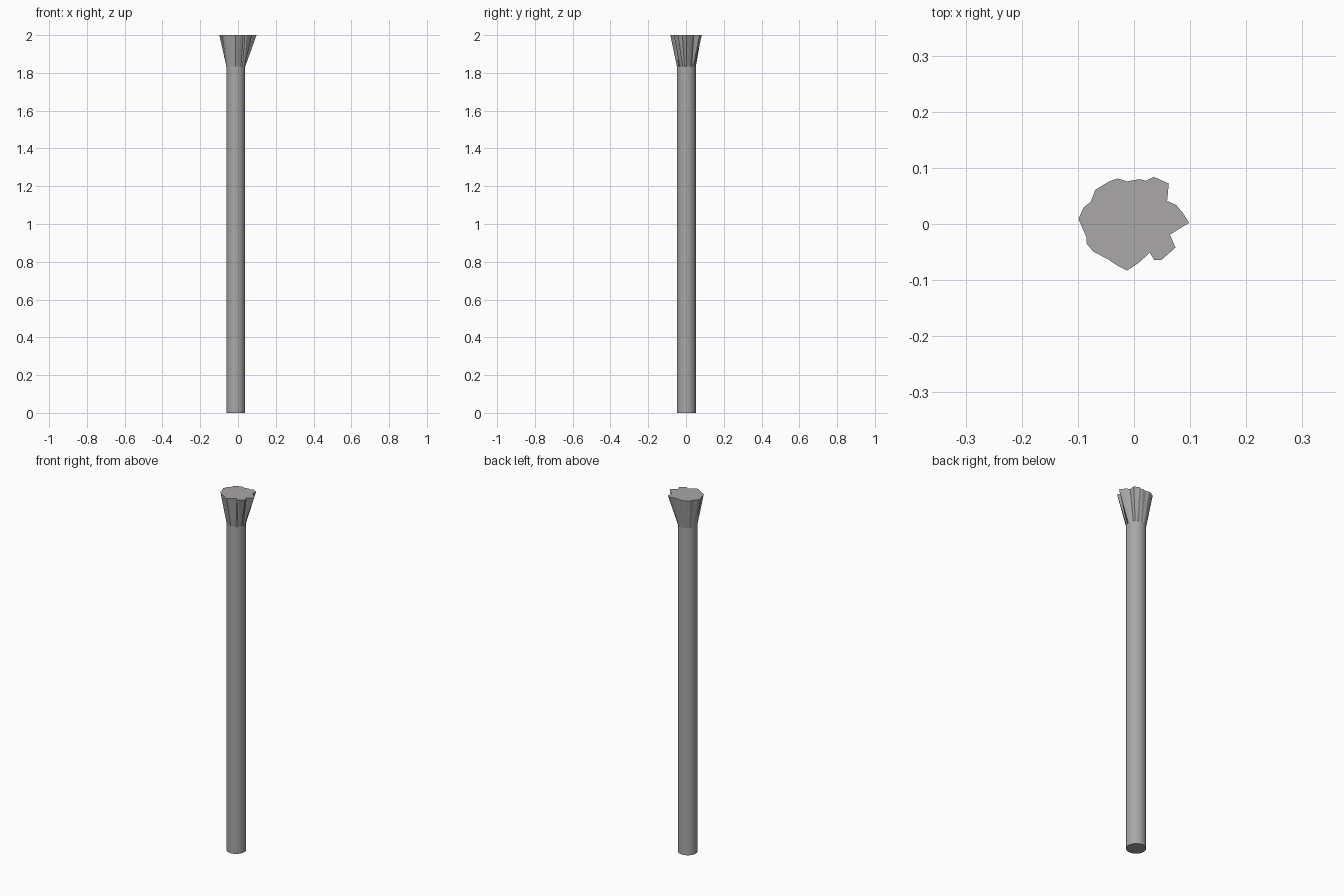
import bpy, bmesh, math

if "Cube" in bpy.data.objects:
    bpy.data.objects.remove(bpy.data.objects["Cube"])

SIDES = 32
CX, CY, R = -0.012, 0.002, 0.05
NECK, TOP = 1.833, 2.0

# Ragged outline of the flared top; None marks a point midway between neighbours
rim = [(0.098, 0.002), (0.087, 0.020), (0.075, 0.034), (0.059, 0.041),
       (0.062, 0.072), (0.035, 0.084), (0.021, 0.077), (0.010, 0.080),
       (-0.012, 0.076), (-0.029, 0.081), (-0.044, 0.076), None,
       (-0.069, 0.061), (-0.077, 0.040), (-0.090, 0.029), (-0.099, 0.009),
       None, (-0.085, -0.023), (-0.085, -0.034), (-0.073, -0.049),
       None, (-0.046, -0.063), (-0.030, -0.074), None,
       (-0.012, -0.083), None, (0.010, -0.068), (0.028, -0.051),
       (0.036, -0.064), (0.049, -0.064), (0.074, -0.042), (0.064, -0.019)]
for i, p in enumerate(rim):
    if p is None:
        a, b = rim[i - 1], rim[i + 1]
        rim[i] = ((a[0] + b[0]) / 2, (a[1] + b[1]) / 2)

circle = [(CX + R * math.cos(2 * math.pi * i / SIDES),
           CY + R * math.sin(2 * math.pi * i / SIDES)) for i in range(SIDES)]

# Loft: shaft foot, neck, flared rim
bm = bmesh.new()
rings = [[bm.verts.new((x, y, z)) for x, y in pts]
         for pts, z in ((circle, 0), (circle, NECK), (rim, TOP))]
for lo, hi in zip(rings, rings[1:]):
    for i in range(SIDES):
        j = (i + 1) % SIDES
        bm.faces.new((lo[i], lo[j], hi[j], hi[i]))
bm.faces.new(rings[0][::-1])
bm.faces.new(rings[-1])

mesh = bpy.data.meshes.new("splayed_stake")
bm.to_mesh(mesh)
bm.free()
stake = bpy.data.objects.new("splayed_stake", mesh)
bpy.context.collection.objects.link(stake)

# Dark grey finish
mat = bpy.data.materials.new("dark_grey")
mat.diffuse_color = (0.4, 0.385, 0.39, 1)
mat.use_nodes = True
mat.node_tree.nodes["Principled BSDF"].inputs["Base Color"].default_value = mat.diffuse_color
mesh.materials.append(mat)
